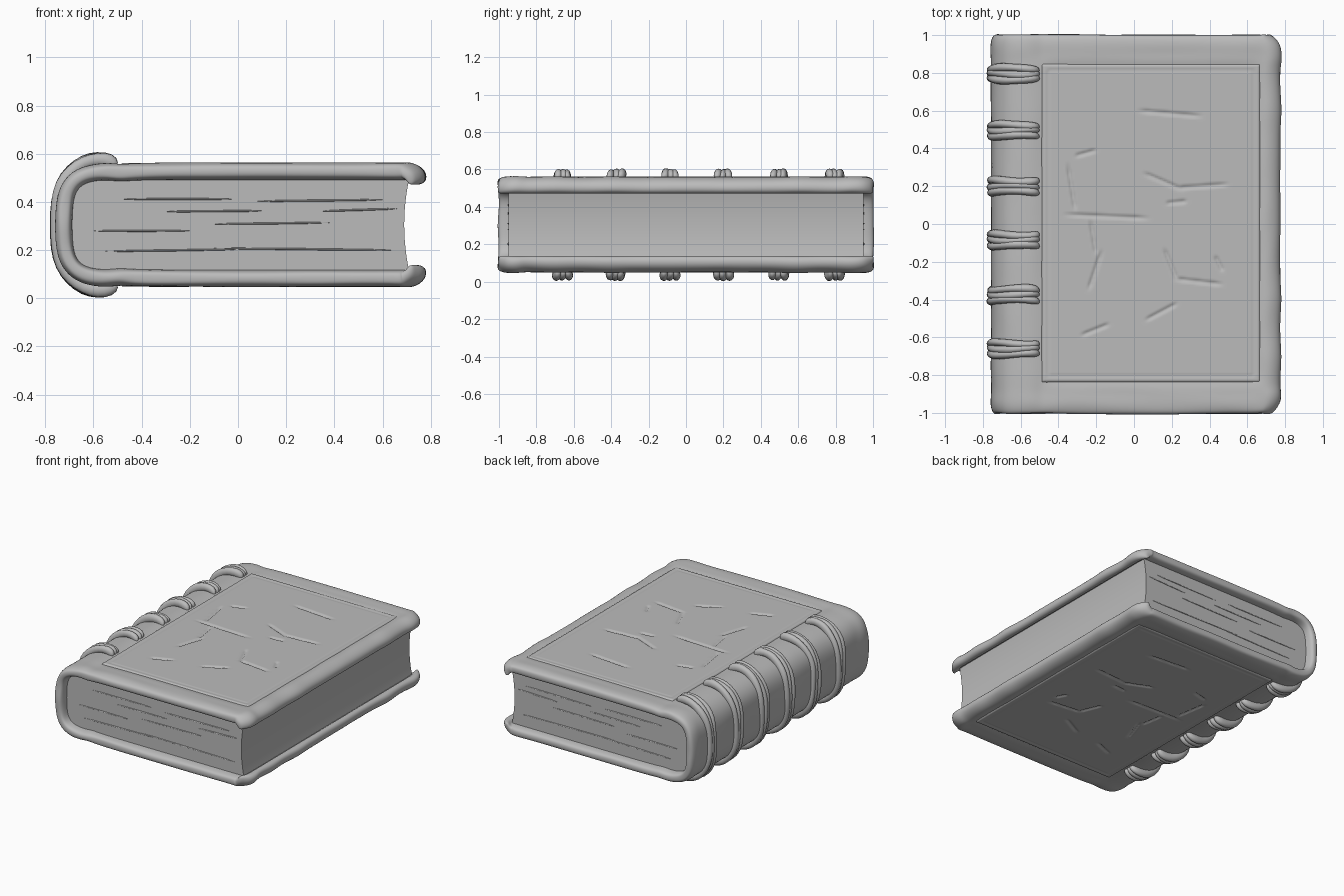
import bpy, bmesh, math, random
from mathutils import Vector

random.seed(4)
MID = 0.305  # height of the book's middle plane

if "Cube" in bpy.data.objects:
    bpy.data.objects.remove(bpy.data.objects["Cube"])

clay = bpy.data.materials.new("plain grey")
clay.use_nodes = True
GREY = (0.5, 0.5, 0.5, 1)
clay.diffuse_color = GREY
clay.node_tree.nodes["Principled BSDF"].inputs["Base Color"].default_value = GREY


def add_loft(bm, rings):
    """Skin a row of even-sided closed rings and close both ends with strips of quads."""
    rows = [[bm.verts.new(p) for p in ring] for ring in rings]
    n = len(rows[0])
    for a, b in zip(rows, rows[1:]):
        for i in range(n):
            j = (i + 1) % n
            bm.faces.new((a[i], a[j], b[j], b[i]))
    for row in (rows[0], rows[-1]):
        for i in range(n // 2 - 1):
            bm.faces.new((row[i], row[i + 1], row[n - 2 - i], row[n - 1 - i]))


def finish(bm, name, levels=0):
    """Turn the mesh into a smooth-shaded object, optionally subdivided."""
    bmesh.ops.recalc_face_normals(bm, faces=bm.faces)
    for face in bm.faces:
        face.smooth = True
    mesh = bpy.data.meshes.new(name)
    bm.to_mesh(mesh)
    bm.free()
    mesh.materials.append(clay)
    ob = bpy.data.objects.new(name, mesh)
    bpy.context.collection.objects.link(ob)
    if levels:
        mod = ob.modifiers.new("soften", "SUBSURF")
        mod.levels = mod.render_levels = levels
    return ob


def mirrored(half):
    """Complete a half path by mirroring it about the middle plane."""
    return half + [(x, 2 * MID - z) for x, z in reversed(half[:-1])]


def normals(path):
    out = []
    for i in range(len(path)):
        a, b = path[max(i - 1, 0)], path[min(i + 1, len(path) - 1)]
        t = Vector((b[0] - a[0], b[1] - a[1])).normalized()
        out.append((t.y, -t.x))
    return out


# Cover: one C-shaped leather wrap, lofted from front to back, with shallow beds for the panels
half = [(0.755, 0.472), (0.748, 0.508), (0.715, 0.526), (0.68, 0.527), (0.64, 0.527)]
half += [(x / 10, 0.527) for x in (5, 3, 1, -1, -3)]
half += [(-0.44, 0.525), (-0.49, 0.519), (-0.54, 0.527), (-0.61, 0.522), (-0.67, 0.50),
         (-0.71, 0.45), (-0.722, 0.38), (-0.724, MID)]
path = mirrored(half)
norm = normals(path)
ends = [(1.004, 0.45), (0.99, 0.85), (0.95, 1.08), (0.9, 1.0), (0.86, 1.0)]
stations = [(-y, s) for y, s in ends]
stations += [(-0.8 + 0.1 * i, 1) for i in range(17)]
stations += list(reversed(ends))
bm = bmesh.new()
rings = []
for y, s in stations:
    outer, inner = [], []
    lump = random.choice((0, 0, 0, 0.01))
    for k, ((x, z), (nx, nz)) in enumerate(zip(path, norm)):
        edge = min(k, len(path) - 1 - k)
        h = (0.02 if edge == 0 else 0.034) * s
        wob = random.uniform(-0.003, 0.003)
        if edge < 3:
            wob += lump
            x -= 0.035 * max(0, abs(y) - 0.95) / 0.05
        if -0.46 < x < 0.65 and abs(y) < 0.83:
            wob = -0.015
        yy = y + (random.uniform(-0.006, 0.004) if abs(y) > 0.94 else 0)
        outer.append((x + nx * (h + wob), yy, z + nz * (h + wob)))
        inner.append((x - nx * h, yy, z - nz * h))
    rings.append(outer + inner[::-1])
add_loft(bm, rings)
finish(bm, "leather_cover", 2)

# Scratches and the tooled frame line pressed into both panels
X0, X1, Y0, Y1 = -0.49, 0.67, -0.84, 0.85
scratches = [
    (0.02, 0.6, 0.36, 0.57), (-0.31, 0.36, -0.2, 0.39), (-0.35, 0.32, -0.31, 0.07),
    (-0.37, 0.05, 0.08, 0.03), (0.05, 0.27, 0.26, 0.18), (0.22, 0.19, 0.5, 0.21),
    (-0.23, 0.02, -0.2, -0.16), (-0.17, -0.14, -0.24, -0.35), (0.16, -0.13, 0.23, -0.3),
    (0.21, -0.29, 0.47, -0.32), (0.06, -0.51, 0.23, -0.42), (-0.28, -0.59, -0.13, -0.53),
    (0.43, -0.17, 0.47, -0.25), (0.17, 0.11, 0.28, 0.12)]
cuts = [(Vector(s[:2]), Vector(s[2:]) - Vector(s[:2])) for s in scratches]


def press(x, y):
    """Depth of the panel surface below its flat level."""
    rim = min(x - X0, X1 - x, y - Y0, Y1 - y)
    depth = 0.012 if rim < 0.001 else 0.004 * max(0, 1 - abs(rim - 0.036) / 0.009)
    p = Vector((x, y))
    for a, d in cuts:
        t = min(max((p - a).dot(d) / d.length_squared, 0), 1)
        gap = (p - a - d * t).length
        taper = min(1, 6 * t + 0.1, 6 * (1 - t) + 0.1)
        depth = max(depth, 0.011 * taper * (1 - gap / 0.013))
    return depth


NX, NY = 125, 180
field = []
for j in range(NY + 1):
    y = Y0 + (Y1 - Y0) * j / NY
    for i in range(NX + 1):
        x = X0 + (X1 - X0) * i / NX
        field.append((x, y, 0.257 - press(x, y)))
for name, side in (("top_panel", 1), ("bottom_panel", -1)):
    bm = bmesh.new()
    verts = [bm.verts.new((x, y, MID + side * h)) for x, y, h in field]
    for j in range(NY):
        for i in range(NX):
            k = j * (NX + 1) + i
            quad = [verts[k], verts[k + 1], verts[k + NX + 2], verts[k + NX + 1]]
            bm.faces.new(quad[::side])
    # close the panel with a flat underside so it is solid
    rim = [e for e in bm.edges if e.is_boundary]
    skirt = bmesh.ops.extrude_edge_only(bm, edges=rim)["geom"]
    low = [v for v in skirt if isinstance(v, bmesh.types.BMVert)]
    bmesh.ops.translate(bm, verts=low, vec=(0, 0, -0.01 * side))
    finish(bm, name)

# Page block: rounded at the spine, hollow along the fore edge
bm = bmesh.new()
steps = [-1 + i / 6 for i in range(13)]
rings = []
for y in (-0.948, 0.948):
    fore = [(0.69 + 0.022 * t * t, y, MID + 0.198 * t) for t in steps]
    back = [(-0.7 + 0.05 * t ** 4, y, MID + 0.198 * t) for t in steps]
    rings.append(fore + back[::-1])
add_loft(bm, rings)
pages = finish(bm, "page_block")
bpy.ops.object.select_all(action="DESELECT")
pages.select_set(True)
bpy.context.view_layer.objects.active = pages
bpy.ops.object.shade_smooth_by_angle(angle=math.radians(30))

# Leaves that stand slightly proud at head and tail
bm = bmesh.new()
for y in (-0.948, 0.948):
    for x1, x2, z, tilt in ((-0.55, 0.0, 0.195, 0.008), (-0.1, 0.64, 0.208, -0.008),
                            (-0.48, -0.02, 0.412, 0), (0.08, 0.6, 0.403, 0.006),
                            (-0.1, 0.38, 0.308, 0.006), (0.35, 0.66, 0.362, 0.01),
                            (-0.6, -0.2, 0.28, 0), (-0.3, 0.1, 0.36, 0.003)):
        rings = []
        for t, s in ((0, 0.1), (0.12, 0.8), (0.5, 1), (0.88, 0.8), (1, 0.1)):
            x, zc, w, d = x1 + (x2 - x1) * t, z + tilt * t, 0.004 * s, 0.006 * s
            rings.append([(x, y, zc + w), (x, y + d, zc), (x, y, zc - w), (x, y - d, zc)])
        add_loft(bm, rings)
finish(bm, "loose_leaves")

# Raised cords wrapped around the spine, three strands to each band
wrap = mirrored([(-0.505, 0.548), (-0.53, 0.572), (-0.58, 0.579), (-0.64, 0.566), (-0.69, 0.53),
                 (-0.73, 0.475), (-0.748, 0.4), (-0.75, MID)])
wrap_norm = normals(wrap)
for number, yc in enumerate((-0.66, -0.375, -0.085, 0.2, 0.495, 0.795)):
    bm = bmesh.new()
    for strand in (-1, 0, 1):
        phase = random.uniform(0, 6)
        rings = []
        for k, ((x, z), (nx, nz)) in enumerate(zip(wrap, wrap_norm)):
            y = yc + strand * 0.028 + 0.007 * math.sin(phase + k * 0.9)
            size = random.uniform(0.85, 1.15) * (0.7 if k in (0, len(wrap) - 1) else 1)
            ring = []
            for i in range(8):
                a = i * math.tau / 8
                u, v = 0.024 * size * math.cos(a), 0.032 * size * math.sin(a)
                ring.append((x + nx * v, y + u, z + nz * v))
            rings.append(ring)
        add_loft(bm, rings)
    finish(bm, f"spine_band_{number + 1}", 1)
